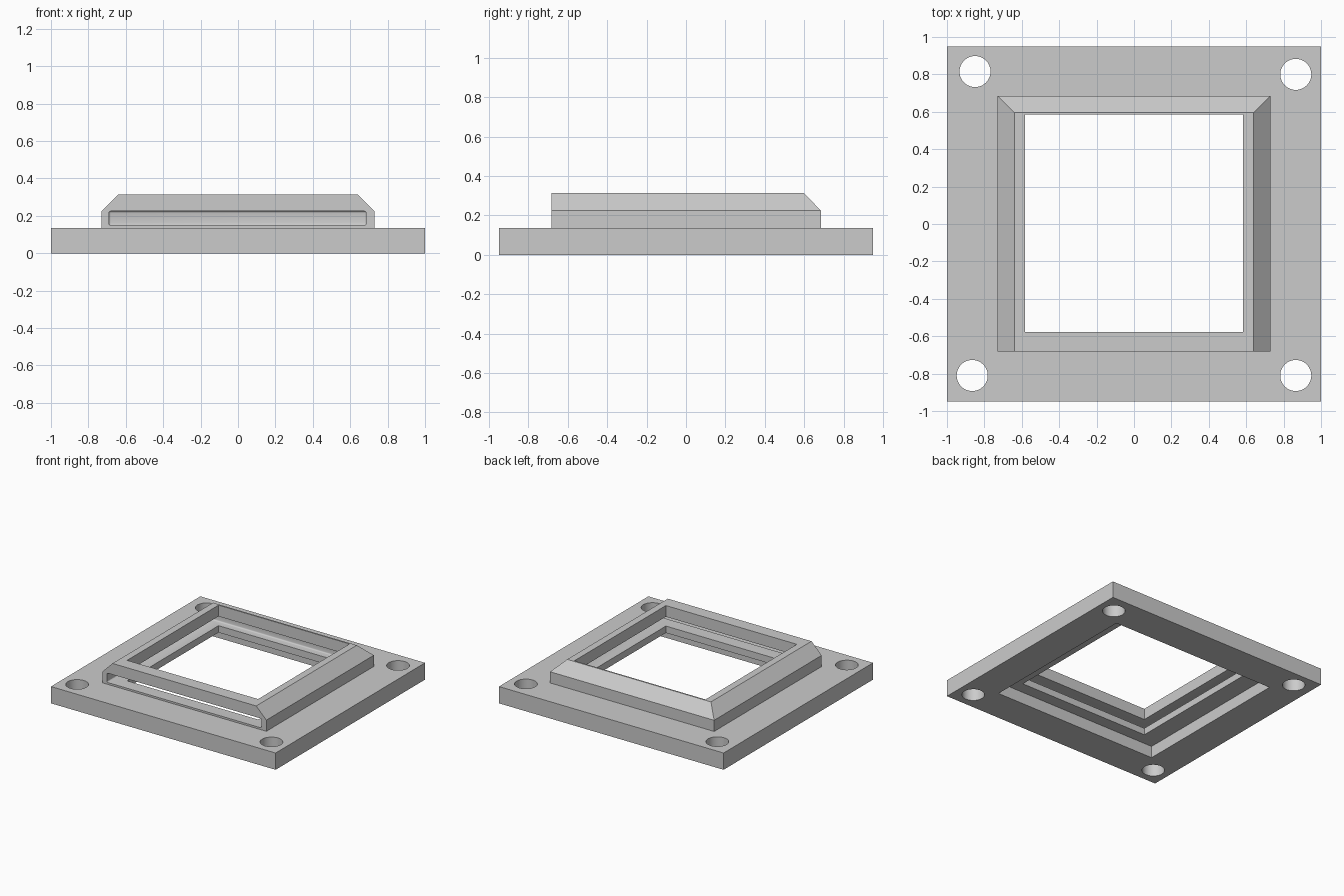
import bpy
import bmesh
from mathutils import Vector

cube = bpy.data.objects.get("Cube")
if cube:
    bpy.data.objects.remove(cube, do_unlink=True)

grey = bpy.data.materials.new("light_grey")
grey.use_nodes = True
colour = (0.6, 0.6, 0.6, 1)
grey.diffuse_color = colour
grey.node_tree.nodes["Principled BSDF"].inputs["Base Color"].default_value = colour


def add_object(name, bm):
    bmesh.ops.recalc_face_normals(bm, faces=bm.faces)
    mesh = bpy.data.meshes.new(name)
    bm.to_mesh(mesh)
    bm.free()
    mesh.materials.append(grey)
    obj = bpy.data.objects.new(name, mesh)
    bpy.context.collection.objects.link(obj)
    return obj


def box(name, low, high, bevel=0):
    bm = bmesh.new()
    bmesh.ops.create_cube(bm, size=1)
    low, high = Vector(low), Vector(high)
    for v in bm.verts:
        v.co = (low + high) / 2 + v.co * (high - low)
    if bevel:
        bmesh.ops.bevel(bm, geom=bm.edges[:], offset=bevel, segments=3,
                        profile=0.5, affect='EDGES')
    return add_object(name, bm)


def cylinder(name, x, y, radius):
    bm = bmesh.new()
    bmesh.ops.create_cone(bm, cap_ends=True, segments=48, radius1=radius,
                          radius2=radius, depth=1)
    bmesh.ops.translate(bm, verts=bm.verts, vec=(x, y, 0))
    return add_object(name, bm)


def raised_block(name):
    # Upright sides, then a slope on the left, right and back
    bm = bmesh.new()
    rings = []
    for half, back, z in ((0.73, 0.685, 0.05), (0.73, 0.685, 0.225), (0.64, 0.597, 0.315)):
        rings.append([bm.verts.new((x, y, z)) for x, y in
                      ((-half, -0.682), (half, -0.682), (half, back), (-half, back))])
    for a, b in zip(rings, rings[1:]):
        for i in range(4):
            j = (i + 1) % 4
            bm.faces.new((a[i], a[j], b[j], b[i]))
    bm.faces.new(rings[0])
    bm.faces.new(rings[-1])
    return add_object(name, bm)


def boolean(target, tool, operation):
    mod = target.modifiers.new(tool.name, 'BOOLEAN')
    mod.operation = operation
    mod.solver = 'EXACT'
    mod.object = tool
    bpy.context.view_layer.objects.active = target
    bpy.ops.object.modifier_apply(modifier=mod.name)
    bpy.data.objects.remove(tool, do_unlink=True)


# Mounting plate with the raised housing on top
frame = box("mounting_frame", (-1, -0.95, 0), (1, 0.95, 0.135))
boolean(frame, raised_block("raised_housing"), 'UNION')

# Window through everything, recess underneath, card slot open at the front
boolean(frame, box("window", (-0.583, -0.577, -1), (0.583, 0.585, 1)), 'DIFFERENCE')
boolean(frame, box("recess", (-0.735, -0.675, -1), (0.735, 0.675, 0.095)), 'DIFFERENCE')
boolean(frame, box("slot", (-0.69, -0.9, 0.15), (0.685, 0.645, 0.225), 0.01), 'DIFFERENCE')

# Screw holes in the corners
for x, y in ((-0.85, 0.815), (0.865, 0.8), (-0.865, -0.81), (0.865, -0.81)):
    boolean(frame, cylinder("screw_hole", x, y, 0.083), 'DIFFERENCE')

bpy.ops.object.select_all(action='DESELECT')
frame.select_set(True)
bpy.context.view_layer.objects.active = frame
bpy.ops.object.shade_smooth_by_angle(angle=0.52)
